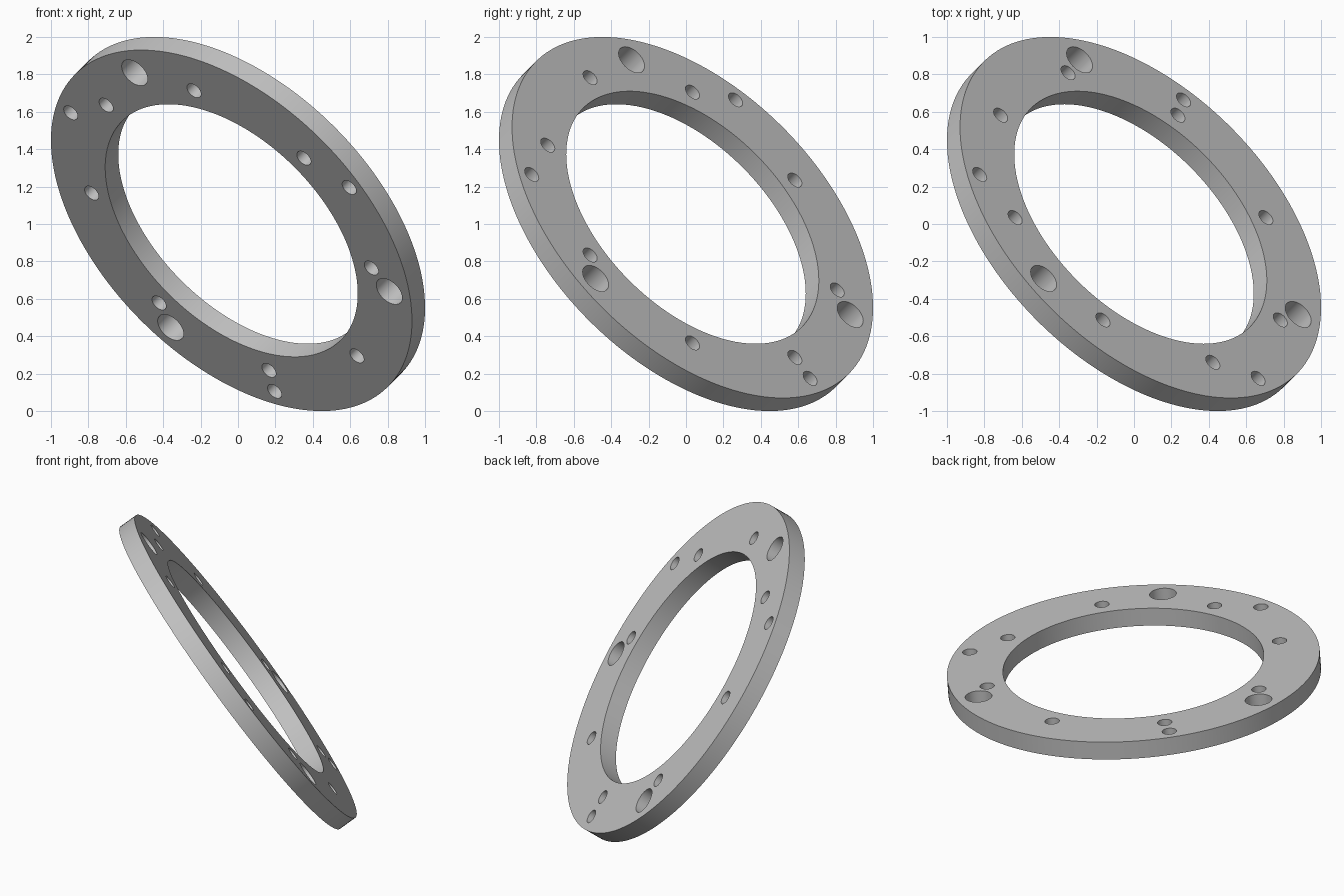
import bpy, bmesh
from math import radians
from mathutils import Matrix, Vector

cube = bpy.data.objects.get("Cube")
if cube:
    bpy.data.objects.remove(cube, do_unlink=True)

OUTER, INNER, THICK = 1.182, 0.827, 0.121

# Ring axis runs along the (1, 1, 1) diagonal
normal = Vector((1, 1, 1)).normalized()
u = Vector((-1, 0, 1)).normalized()
v = normal.cross(u)
tilt = Matrix((u, v, normal)).transposed().to_4x4()
placement = Matrix.Translation((0, 0, 1)) @ tilt

steel = bpy.data.materials.new("light grey metal")
steel.use_nodes = True
grey = (0.55, 0.55, 0.55, 1)
steel.diffuse_color = grey
steel.node_tree.nodes["Principled BSDF"].inputs["Base Color"].default_value = grey


def add_cylinder(bm, radius, height, sides, distance=0, angle=0):
    """Upright cylinder at a polar position on the plate."""
    place = Matrix.Rotation(radians(angle), 4, 'Z') @ Matrix.Translation((distance, 0, 0))
    bmesh.ops.create_cone(bm, cap_ends=True, segments=sides, radius1=radius,
                          radius2=radius, depth=height, matrix=place)


def make_object(name, bm):
    mesh = bpy.data.meshes.new(name)
    bm.to_mesh(mesh)
    bm.free()
    mesh.materials.append(steel)
    obj = bpy.data.objects.new(name, mesh)
    bpy.context.collection.objects.link(obj)
    obj.matrix_world = placement
    return obj


# Solid disc
bm = bmesh.new()
add_cylinder(bm, OUTER, THICK, 160)
ring = make_object("flange_ring", bm)

# Cutters: central bore, then each bolt circle as (count, distance, start angle, radius)
bm = bmesh.new()
add_cylinder(bm, INNER, THICK * 3, 128)
for count, distance, start, radius in (
        (8, 0.948, 0, 0.046),       # inner bolt circle
        (3, 1.09, -15, 0.046),      # outer pin holes
        (3, 1.042, 22.5, 0.085)):   # large mounting holes
    for i in range(count):
        add_cylinder(bm, radius, THICK * 3, 40, distance, start + i * 360 / count)
cutter = make_object("hole_cutter", bm)
cutter.hide_render = True

# Cut the holes and apply
bpy.context.view_layer.objects.active = ring
ring.select_set(True)
cut = ring.modifiers.new("holes", 'BOOLEAN')
cut.operation = 'DIFFERENCE'
cut.solver = 'EXACT'
cut.object = cutter
bpy.ops.object.modifier_apply(modifier=cut.name)
bpy.data.objects.remove(cutter, do_unlink=True)

# Round walls smooth, rims sharp
bpy.ops.object.select_all(action='DESELECT')
ring.select_set(True)
bpy.ops.object.shade_smooth_by_angle(angle=radians(30))
